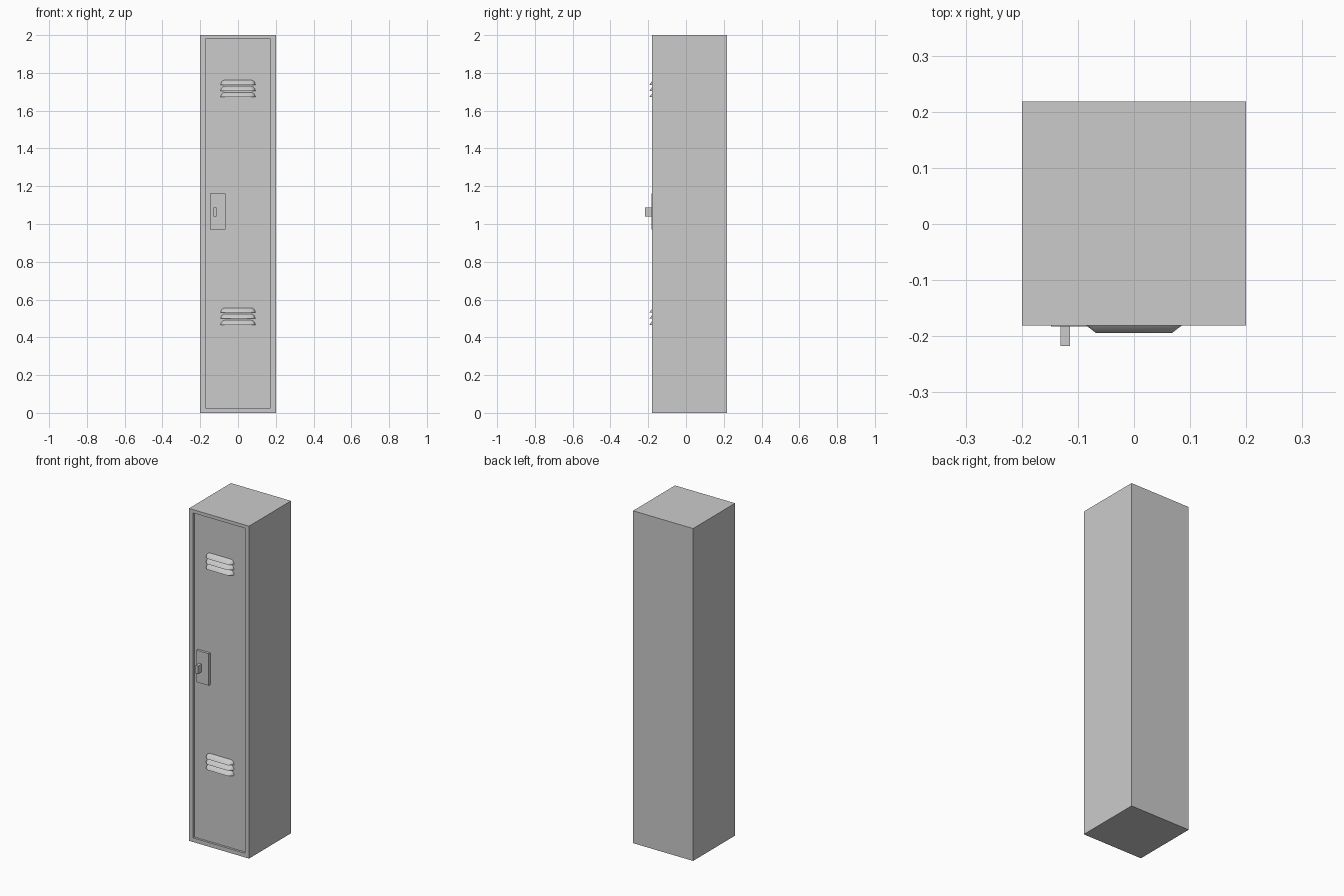
import bpy, bmesh, math

if "Cube" in bpy.data.objects:
    bpy.data.objects.remove(bpy.data.objects["Cube"])

FRONT, BACK = -0.181, 0.218
DOOR = FRONT + 0.013


def make_object(name, bm):
    bmesh.ops.recalc_face_normals(bm, faces=bm.faces)
    mesh = bpy.data.meshes.new(name)
    bm.to_mesh(mesh)
    bm.free()
    ob = bpy.data.objects.new(name, mesh)
    bpy.context.collection.objects.link(ob)
    return ob


def box_bm(x0, x1, y0, y1, z0, z1):
    bm = bmesh.new()
    bmesh.ops.create_cube(bm, size=1)
    for v in bm.verts:
        v.co = (x1 if v.co.x > 0 else x0,
                y1 if v.co.y > 0 else y0,
                z1 if v.co.z > 0 else z0)
    bm.normal_update()
    return bm


# Cabinet body with the recessed door panel
bm = box_bm(-0.2, 0.2, FRONT, BACK, 0, 2)
door = min(bm.faces, key=lambda f: f.calc_center_median().y)
bmesh.ops.inset_individual(bm, faces=[door], thickness=0.02)
for v in door.verts:
    v.co = (math.copysign(0.173, v.co.x), FRONT, 1.98 if v.co.z > 1 else 0.025)
panel = bmesh.ops.extrude_discrete_faces(bm, faces=[door])["faces"][0]
for v in panel.verts:
    v.co.y = DOOR
make_object("locker_body", bm)

# Latch plate and handle
make_object("latch_plate", box_bm(-0.148, -0.067, FRONT - 0.002, DOOR + 0.002, 0.97, 1.162))
make_object("latch_handle", box_bm(-0.131, -0.114, -0.217, DOOR, 1.04, 1.088))


# Louvre hood: rounded outline on the door rising to a straight lower lip
def louvre(name, z):
    bm = bmesh.new()
    core, radius, height, depth, steps = 0.068, 0.024, 0.025, DOOR + 0.194, 5
    outline = []
    for side in (1, -1):
        arc = [math.pi / 2 * i / steps for i in range(steps + 1)]
        for a in (arc if side == 1 else reversed(arc)):
            outline.append((side, math.cos(a), math.sin(a)))
    rings = []
    for k, d in ((1.0, 0.0), (0.85, 0.4), (0.0, 1.0)):
        rings.append([bm.verts.new((s * (core + radius * k * c), DOOR - depth * d, z + height * k * h))
                      for s, c, h in outline])
    for r0, r1 in zip(rings, rings[1:]):
        for i in range(len(outline) - 1):
            bm.faces.new((r0[i], r0[i + 1], r1[i + 1], r1[i]))
    # flat underside
    bm.faces.new([r[0] for r in rings] + [r[-1] for r in reversed(rings)])
    bmesh.ops.remove_doubles(bm, verts=bm.verts, dist=1e-5)
    ob = make_object(name, bm)
    bpy.ops.object.select_all(action='DESELECT')
    ob.select_set(True)
    bpy.context.view_layer.objects.active = ob
    bpy.ops.object.shade_smooth_by_angle(angle=math.radians(40))


for group, base in (("lower", 0.466), ("upper", 1.672)):
    for i in range(3):
        louvre(f"{group}_vent_louvre_{i + 1}", base + 0.0325 * i)
